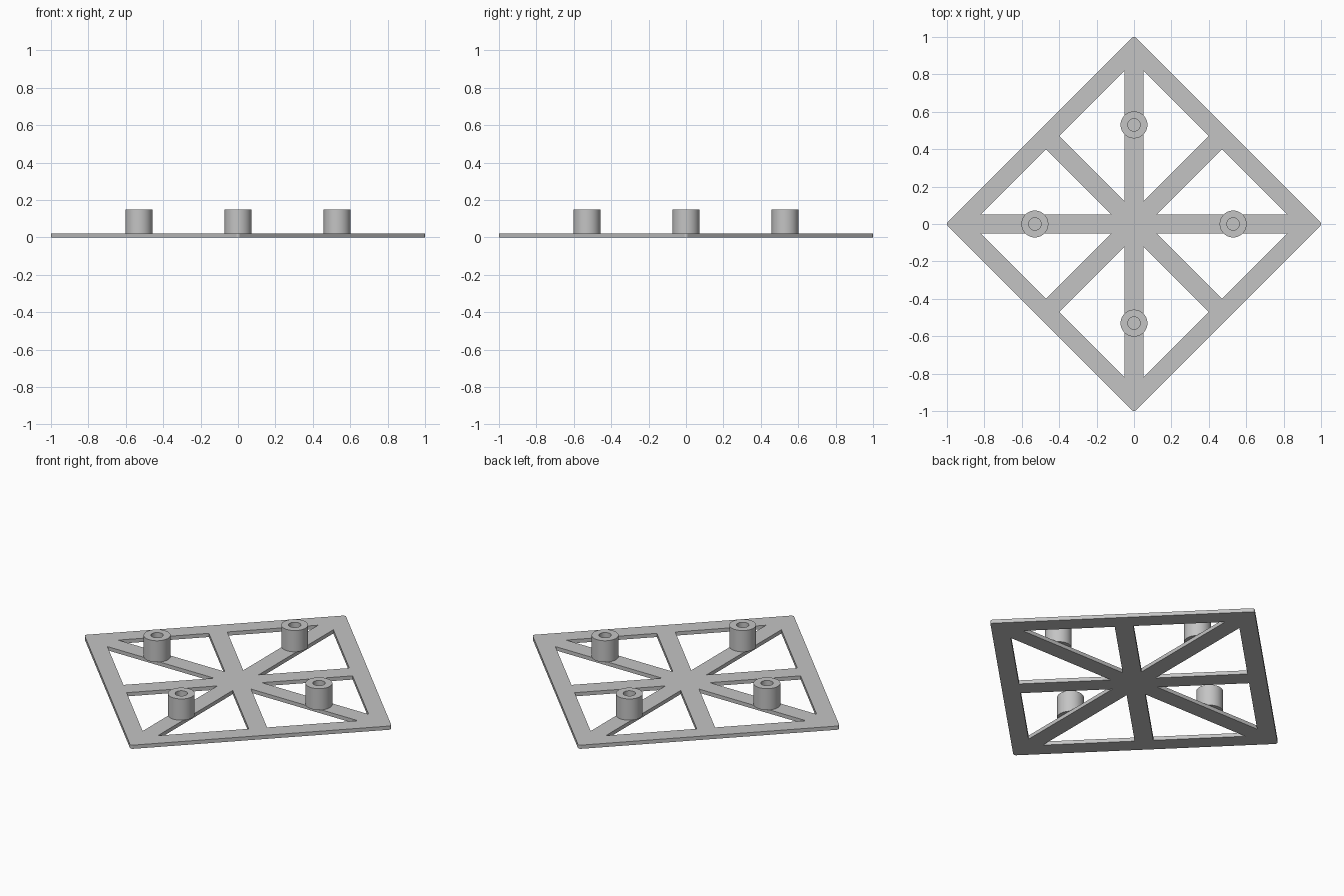
import bpy, bmesh, math
from mathutils import Vector, Matrix

cube = bpy.data.objects.get("Cube")
if cube:
    bpy.data.objects.remove(cube)

THICK = 0.022      # plate thickness
HALF_BAR = 0.05    # half width of every bar
OUTER = 1.006      # |x| + |y| on the outer edge
INNER = 0.87       # |x| + |y| on the inner edge of the border
CORNER = 0.015     # corner rounding radius

grey = bpy.data.materials.new("light_grey")
grey.use_nodes = True
colour = (0.55, 0.55, 0.55, 1)
grey.diffuse_color = colour
grey.node_tree.nodes["Principled BSDF"].inputs["Base Color"].default_value = colour


def add_object(name, mesh):
    obj = bpy.data.objects.new(name, mesh)
    bpy.context.collection.objects.link(obj)
    mesh.materials.clear()
    mesh.materials.append(grey)
    return obj


def add_outline(curve, points):
    spline = curve.splines.new("POLY")
    spline.points.add(len(points) - 1)
    for p, (x, y) in zip(spline.points, points):
        p.co = (x, y, 0, 1)
    spline.use_cyclic_u = True


# Lattice plate: rounded diamond outline with eight triangular openings
curve = bpy.data.curves.new("lattice_outline", "CURVE")
curve.dimensions = "2D"
curve.fill_mode = "BOTH"
curve.extrude = THICK / 2
outline = []
for i in range(4):
    middle = math.radians(90 * i)
    centre = OUTER - CORNER * math.sqrt(2)
    for step in range(5):
        a = middle + math.radians(-45 + 22.5 * step)
        outline.append((centre * math.cos(middle) + CORNER * math.cos(a),
                        centre * math.sin(middle) + CORNER * math.sin(a)))
add_outline(curve, outline)

gap = HALF_BAR * math.sqrt(2)
opening = [(HALF_BAR + gap, HALF_BAR), (INNER - HALF_BAR, HALF_BAR),
           ((INNER + gap) / 2, (INNER - gap) / 2)]
for i in range(4):
    turn = Matrix.Rotation(math.radians(90 * i), 2)
    for side in (1, -1):
        add_outline(curve, [turn @ Vector((x, y * side)) for x, y in opening])

source = bpy.data.objects.new("lattice_outline", curve)
bpy.context.collection.objects.link(source)
graph = bpy.context.evaluated_depsgraph_get()
plate_mesh = bpy.data.meshes.new_from_object(source.evaluated_get(graph))
bpy.data.objects.remove(source)
plate_mesh.transform(Matrix.Translation((0, 0, THICK / 2)))
bm = bmesh.new()
bm.from_mesh(plate_mesh)
bmesh.ops.remove_doubles(bm, verts=bm.verts, dist=0.0001)
bmesh.ops.recalc_face_normals(bm, faces=bm.faces)
for f in bm.faces:
    f.smooth = False
bm.to_mesh(plate_mesh)
bm.free()
add_object("lattice_plate", plate_mesh)


# Hollow posts: a turned ring profile on each straight bar
def add_post(name, x, y):
    profile = [(0.033, THICK), (0.072, THICK), (0.072, 0.148), (0.033, 0.148)]
    bm = bmesh.new()
    verts = [bm.verts.new((r, 0, z)) for r, z in profile]
    edges = [bm.edges.new((verts[i], verts[(i + 1) % 4])) for i in range(4)]
    bmesh.ops.spin(bm, geom=verts + edges, cent=(0, 0, 0), axis=(0, 0, 1),
                   angle=math.tau, steps=48, use_merge=True)
    bmesh.ops.remove_doubles(bm, verts=bm.verts, dist=0.0001)
    bmesh.ops.recalc_face_normals(bm, faces=bm.faces)
    mesh = bpy.data.meshes.new(name)
    bm.to_mesh(mesh)
    bm.free()
    obj = add_object(name, mesh)
    obj.location = (x, y, 0)
    bpy.ops.object.select_all(action="DESELECT")
    obj.select_set(True)
    bpy.context.view_layer.objects.active = obj
    bpy.ops.object.shade_smooth_by_angle(angle=math.radians(30))


REACH = 0.53
add_post("left_post", REACH, 0)
add_post("right_post", -REACH, 0)
add_post("back_post", 0, REACH)
add_post("front_post", 0, -REACH)
